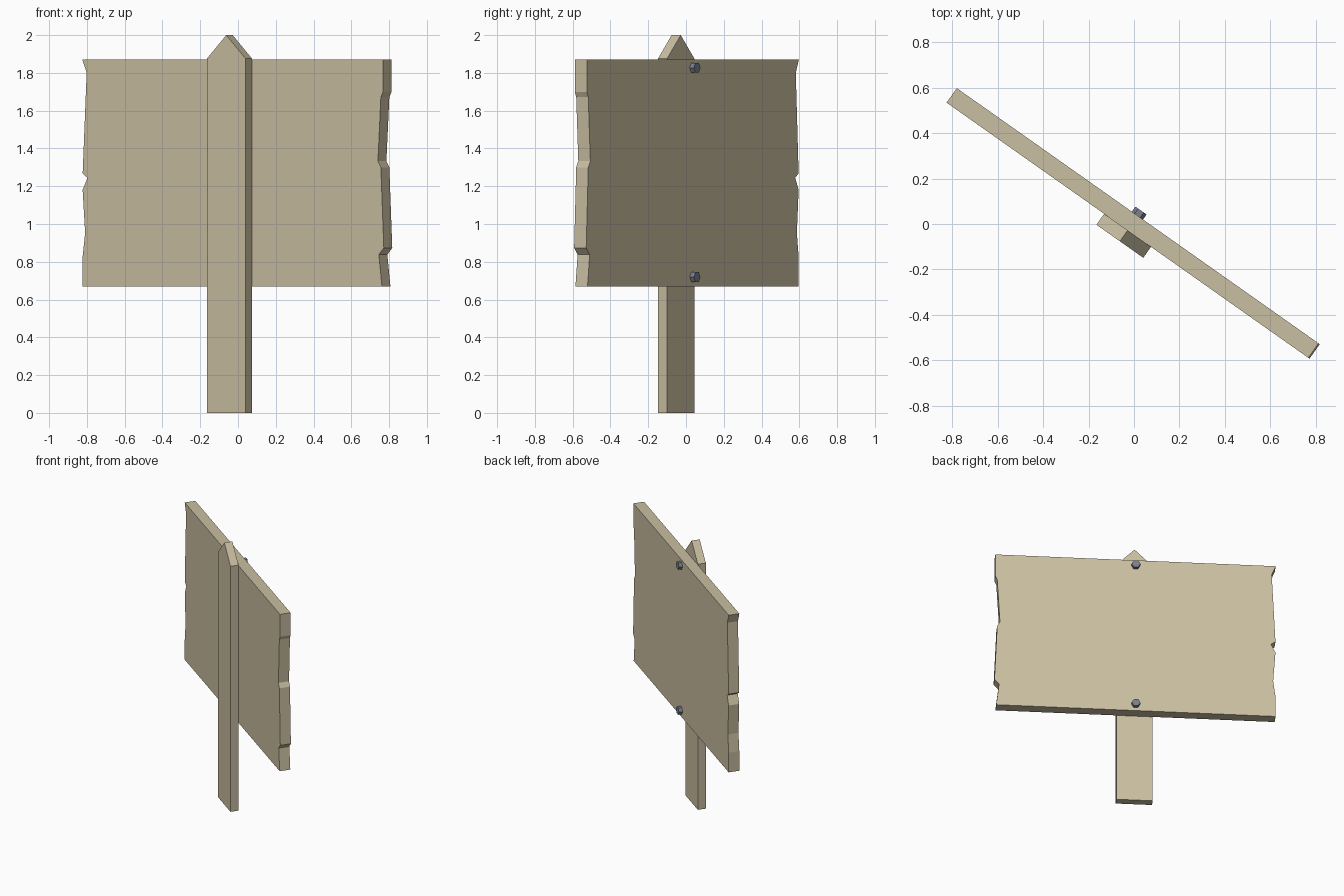
import bpy, bmesh, math
from mathutils import Matrix

if "Cube" in bpy.data.objects:
    bpy.data.objects.remove(bpy.data.objects["Cube"])

TURN = Matrix.Rotation(math.radians(-35.2), 4, 'Z')   # whole sign is turned about z


def material(name, rgb):
    m = bpy.data.materials.new(name)
    m.diffuse_color = (*rgb, 1)
    m.use_nodes = True
    m.node_tree.nodes["Principled BSDF"].inputs["Base Color"].default_value = m.diffuse_color
    return m


WOOD = material("pale_wood", (0.59, 0.52, 0.36))
METAL = material("bolt_grey", (0.20, 0.21, 0.27))


def finish(name, bm, mat):
    bmesh.ops.recalc_face_normals(bm, faces=bm.faces[:])
    bm.transform(TURN)
    me = bpy.data.meshes.new(name)
    bm.to_mesh(me)
    bm.free()
    me.materials.append(mat)
    ob = bpy.data.objects.new(name, me)
    bpy.context.collection.objects.link(ob)
    return ob


def slab(name, outline, y0, y1, mat):
    """Extrude an x-z outline from y0 to y1."""
    bm = bmesh.new()
    face = bm.faces.new([bm.verts.new((x, y0, z)) for x, z in outline])
    ext = bmesh.ops.extrude_face_region(bm, geom=[face])
    for v in ext["geom"]:
        if isinstance(v, bmesh.types.BMVert):
            v.co.y = y1
    return finish(name, bm, mat)


# Post with a pointed top
slab("post", [(-0.133, 0), (0.119, 0), (0.119, 1.875), (-0.007, 2.0), (-0.133, 1.875)],
     -0.098, -0.039, WOOD)

# Board with chipped left and right ends
right_end = [(0.960, 0.67), (0.940, 0.838), (0.972, 0.873), (0.953, 1.30),
             (0.934, 1.333), (0.953, 1.672), (0.966, 1.698), (0.966, 1.87)]
left_end = [(-0.981, 1.87), (-0.953, 1.80), (-0.979, 1.267), (-0.948, 1.245),
            (-0.979, 1.18), (-0.963, 0.952), (-0.980, 0.82), (-0.980, 0.67)]
slab("board", right_end + left_end, -0.039, 0.039, WOOD)

# Hexagonal bolt heads on the back
for name, z in (("lower_bolt", 0.72), ("upper_bolt", 1.827)):
    bm = bmesh.new()
    bmesh.ops.create_cone(bm, cap_ends=True, segments=6, radius1=0.03, radius2=0.03, depth=0.036,
                          matrix=Matrix.Translation((-0.009, 0.048, z))
                          @ Matrix.Rotation(math.pi / 2, 4, 'X')
                          @ Matrix.Rotation(math.pi / 6, 4, 'Z'))
    finish(name, bm, METAL)
